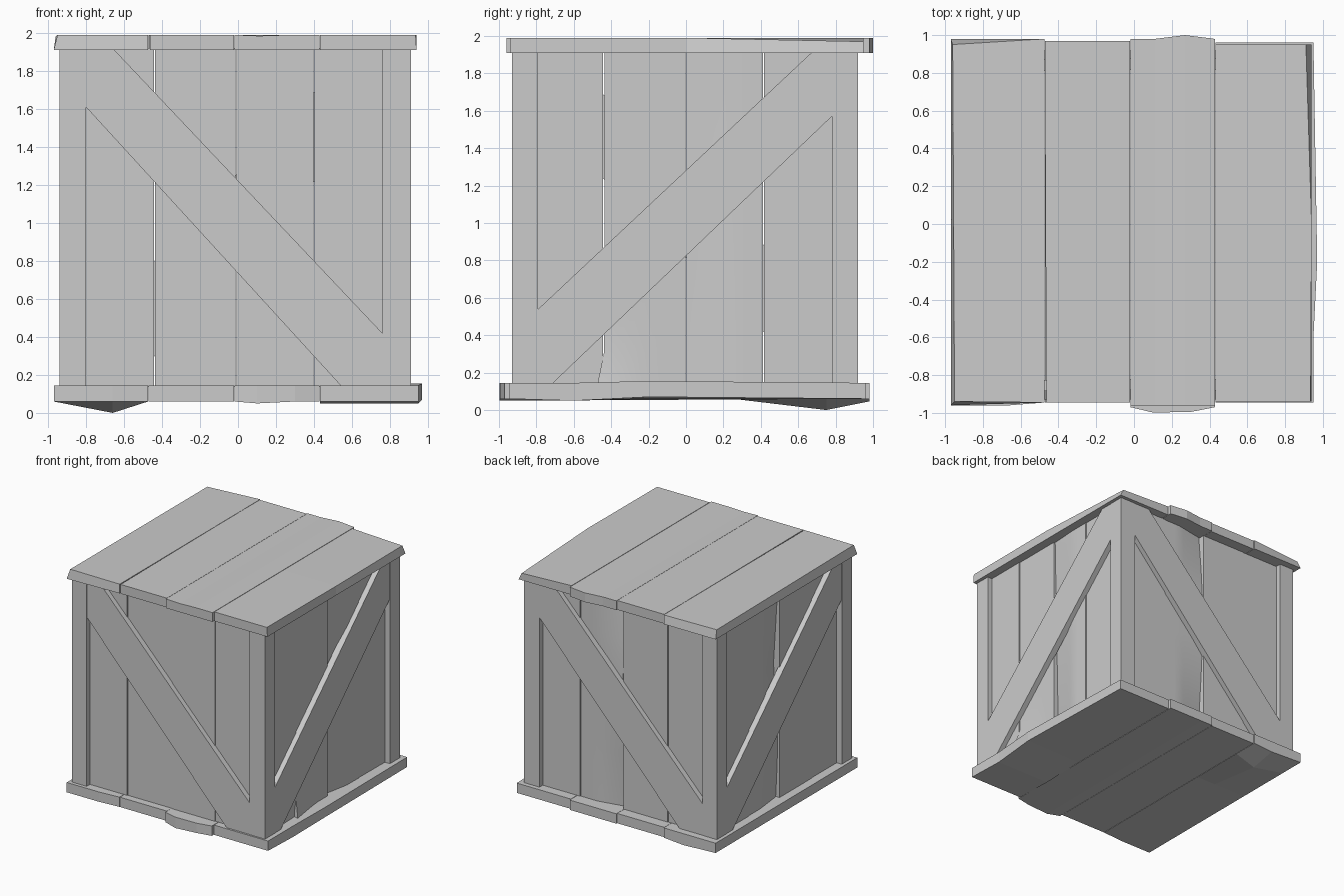
import bpy, bmesh
from math import radians
from mathutils import Matrix, Vector

if "Cube" in bpy.data.objects:
    bpy.data.objects.remove(bpy.data.objects["Cube"])

BIG = 99.0
ZB, ZT = 0.145, 1.91          # wall height between the two slabs


def finish(name, bm, turn=0, smooth=False):
    bmesh.ops.rotate(bm, verts=bm.verts, matrix=Matrix.Rotation(radians(turn), 3, 'Z'))
    bmesh.ops.recalc_face_normals(bm, faces=bm.faces)
    me = bpy.data.meshes.new(name)
    bm.to_mesh(me)
    bm.free()
    ob = bpy.data.objects.new(name, me)
    bpy.context.collection.objects.link(ob)
    if smooth:
        bpy.ops.object.select_all(action='DESELECT')
        ob.select_set(True)
        bpy.context.view_layer.objects.active = ob
        bpy.ops.object.shade_smooth_by_angle(angle=radians(35))
    return ob


# board from corner lo to corner hi, cut at (axis, value), warped by bumps (point, reach, offset)
def board(name, lo, hi, cuts=(), bumps=(), turn=0, smooth=False):
    bm = bmesh.new()
    bmesh.ops.create_cube(bm, size=1)
    lo, hi = Vector(lo), Vector(hi)
    for v in bm.verts:
        v.co = (lo + hi) / 2 + v.co * (hi - lo)
    for axis, value in cuts:
        p, n = Vector((0, 0, 0)), Vector((0, 0, 0))
        p[axis], n[axis] = value, 1
        bmesh.ops.bisect_plane(bm, geom=bm.verts[:] + bm.edges[:] + bm.faces[:],
                               plane_co=p, plane_no=n)
    moved = []
    for v in bm.verts:
        shift = Vector((0, 0, 0))
        for point, reach, offset in bumps:
            w = 1.0
            for i in range(3):
                w *= max(0.0, 1 - abs(v.co[i] - point[i]) / reach[i])
            shift += Vector(offset) * w
        moved.append(shift)
    for v, s in zip(bm.verts, moved):
        v.co += s
    return finish(name, bm, turn, smooth)


# corner posts
for side, x0, x1 in (("left", -0.94, -0.80), ("right", 0.76, 0.91)):
    for end, y0, y1 in (("front", -0.93, -0.79), ("back", 0.78, 0.92)):
        board(f"{end}_{side}_post", (x0, y0, ZB - 0.01), (x1, y1, ZT + 0.01))

# walls: turn, left and right edge, post face depth, board joints (as seen from outside)
walls = {
    "front": (0, -0.80, 0.76, 0.93, (-0.44, -0.01, 0.40)),
    "right": (90, -0.79, 0.78, 0.91, (-0.44, 0.00, 0.415)),
    "back": (180, -0.76, 0.80, 0.92, (-0.40, 0.01, 0.44)),
    "left": (270, -0.78, 0.79, 0.94, (-0.415, 0.00, 0.44)),
}
# warped boards: wall -> index, bumps
warps = {
    "right": {2: [((0, 0, 0.1), (0.25, BIG, 2.6), (0, 0.05, 0))],
              1: [((-0.44, -0.86, ZB), (0.3, 0.05, 0.17), (-0.04, -0.05, 0))]},
    "back": {1: [((0.01, 0, ZT), (0.25, BIG, 0.5), (0, 0.05, 0)),
                 ((0.01, 0, ZB), (0.25, BIG, 0.7), (0, 0.05, 0))]},
    "left": {1: [((0, 0, 1.3), (0.2, BIG, 0.8), (0, 0.05, 0)),
                 ((0, 0, ZB), (0.25, BIG, 0.5), (0, 0.03, 0))]},
}
for wall, (turn, u0, u1, face, joints) in walls.items():
    edges = (u0,) + joints + (u1,)
    for i in range(4):
        a, b = edges[i], edges[i + 1]
        d = -face + 0.045 + (0.0, 0.005, 0.0, 0.004)[i]
        bumps = warps.get(wall, {}).get(i, ())
        cuts = []
        if bumps:
            cuts = [(0, a + (b - a) * k / 8) for k in range(1, 8)]
            cuts += [(2, z) for z in (0.31, 0.6, 0.9, 1.3, 1.6)]
        gap = 0.003
        board(f"{wall}_wall_board_{i + 1}", (a + gap * (i > 0), d, ZB - 0.01),
              (b - gap * (i < 3), d + 0.06, ZT + 0.01), cuts, bumps, turn, bool(bumps))

    # diagonal brace, clipped by the posts and slabs
    if wall in ("front", "back"):
        outline = [(u0, 1.61), (u0, ZT), (u0 + 0.15, ZT), (u1, 0.42), (u1, ZB), (u1 - 0.22, ZB)]
    else:
        outline = [(u0, 0.54), (u1 - 0.11, ZT), (u1, ZT), (u1, 1.57), (u0 + 0.08, ZB), (u0, ZB)]
    bm = bmesh.new()
    f = bm.faces.new([bm.verts.new((u, -face + 0.002, z)) for u, z in outline])
    ext = bmesh.ops.extrude_face_region(bm, geom=[f])
    bmesh.ops.translate(bm, vec=(0, 0.055, 0),
                        verts=[g for g in ext['geom'] if isinstance(g, bmesh.types.BMVert)])
    finish(f"{wall}_brace", bm, turn)

# lid boards: x range, y range, cuts, bumps
S = (0.12, 0.12, 0.06)
lid = [
    (-0.97, -0.473, -0.96, 0.98, [],
     [((-0.97, -0.96, 1.99), S, (0.02, 0.02, 0)), ((-0.97, 0.98, 1.99), S, (0.01, -0.03, -0.01)),
      ((-0.473, -0.96, 1.95), (0.1, 0.1, BIG), (0, 0.015, 0))]),
    (-0.47, -0.02, -0.945, 0.97, [(1, 0.4)], [((-0.47, -0.945, 1.95), (0.1, 0.5, BIG), (0.006, 0, 0))]),
    (-0.018, 0.428, -0.96, 0.98, [(0, 0.27), (0, 0.11)],
     [((0.27, 0.98, 1.95), (0.1, 0.1, BIG), (0, 0.02, 0)),
      ((0.11, -0.96, 1.99), S, (0, 0, -0.005))]),
    (0.432, 0.94, -0.94, 0.95, [(1, 0.0)],
     [((0.94, 0.95, 1.99), S, (-0.03, 0, -0.02)), ((0.94, -0.94, 1.99), S, (-0.005, 0, 0))]),
]
for i, (x0, x1, y0, y1, cuts, bumps) in enumerate(lid):
    board(f"lid_board_{i + 1}", (x0, y0, ZT), (x1, y1, 1.99), cuts, bumps)

# base boards, some sagging or bulging
base = [
    (-0.97, -0.473, -0.96, 0.98, [(0, -0.66), (1, 0.75), (1, 0.25)],
     [((-0.66, 0.75, 0.06), (0.15, 0.3, 0.05), (0, 0, -0.06)),
      ((-0.473, -0.96, 0.1), (0.1, 0.1, BIG), (0, 0.015, 0))]),
    (-0.47, -0.02, -0.945, 0.97, [], []),
    (-0.018, 0.428, -0.97, 0.98, [(0, 0.1), (0, 0.3)],
     [((0.1, -0.97, 0.1), (0.1, 0.1, BIG), (0, -0.028, 0)),
      ((0.3, -0.97, 0.1), (0.1, 0.1, BIG), (0, -0.025, 0)),
      ((0.1, -0.97, 0.06), (0.1, 0.1, 0.05), (0, 0, -0.01))]),
    (0.432, 0.95, -0.945, 0.96, [(1, -0.2), (1, -0.6)],
     [((0.95, -0.2, 0.1), (0.2, 0.3, BIG), (0.02, 0, 0.01)),
      ((0.69, -0.6, 0.06), (BIG, 0.3, 0.05), (0, 0, -0.01))]),
]
for i, (x0, x1, y0, y1, cuts, bumps) in enumerate(base):
    board(f"base_board_{i + 1}", (x0, y0, 0.06), (x1, y1, ZB), cuts, bumps)
